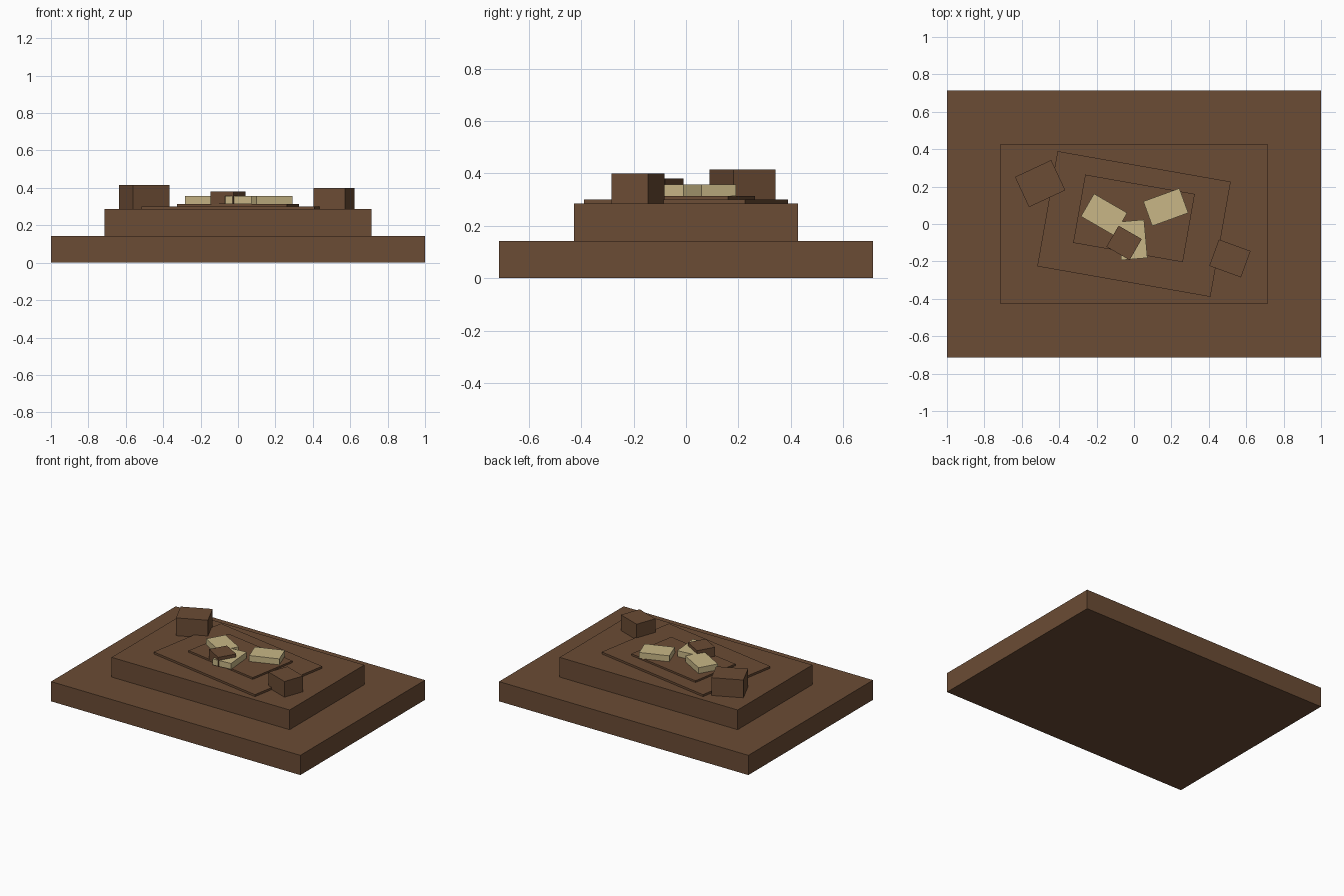
import bpy
from math import radians

cube = bpy.data.objects.get("Cube")
if cube:
    bpy.data.objects.remove(cube, do_unlink=True)


def make_material(name, rgb):
    mat = bpy.data.materials.new(name)
    mat.use_nodes = True
    colour = (*rgb, 1.0)
    mat.diffuse_color = colour
    mat.node_tree.nodes["Principled BSDF"].inputs["Base Color"].default_value = colour
    return mat


brown = make_material("earth brown", (0.147, 0.072, 0.035))
cream = make_material("pale cream", (0.58, 0.47, 0.24))


def block(name, centre, size, bottom, top, turn, mat):
    """Box with a plan centre, plan size, height range and turn about z in degrees."""
    bpy.ops.mesh.primitive_cube_add(size=1)
    obj = bpy.context.object
    obj.name = name
    obj.location = (*centre, (bottom + top) / 2)
    obj.scale = (*size, top - bottom)
    obj.rotation_euler.z = radians(turn)
    obj.data.materials.append(mat)
    return obj


# Heights of the stacked layers
STEP, DECK, SHEET, PAD = 0.143, 0.286, 0.301, 0.314

# Two-step plinth
block("lower_step", (0, 0), (2, 1.428), 0, STEP, 0, brown)
block("upper_step", (0, 0), (1.428, 0.856), STEP, DECK, 0, brown)

# Two thin turned slabs
block("large_slab", (0, 0), (0.94, 0.625), DECK, SHEET, -10, brown)
block("small_slab", (0, 0.03), (0.595, 0.37), SHEET, PAD, -10, brown)

# Corner stones
block("right_stone", (-0.502, 0.216), (0.214, 0.178), DECK, 0.415, 25, brown)
block("left_stone", (0.513, -0.184), (0.18, 0.15), DECK, 0.4, -20, brown)

# Scattered pale bricks
for name, centre, turn in (
    ("right_brick", (-0.16, 0.05), -30),
    ("left_brick", (0.17, 0.09), 20),
    ("front_brick", (-0.007, -0.085), 95),
):
    block(name, centre, (0.205, 0.14), PAD, 0.357, turn, cream)

# Small brown stone resting among the bricks
block("small_stone", (-0.053, -0.101), (0.143, 0.13), PAD, 0.38, -30, brown)
